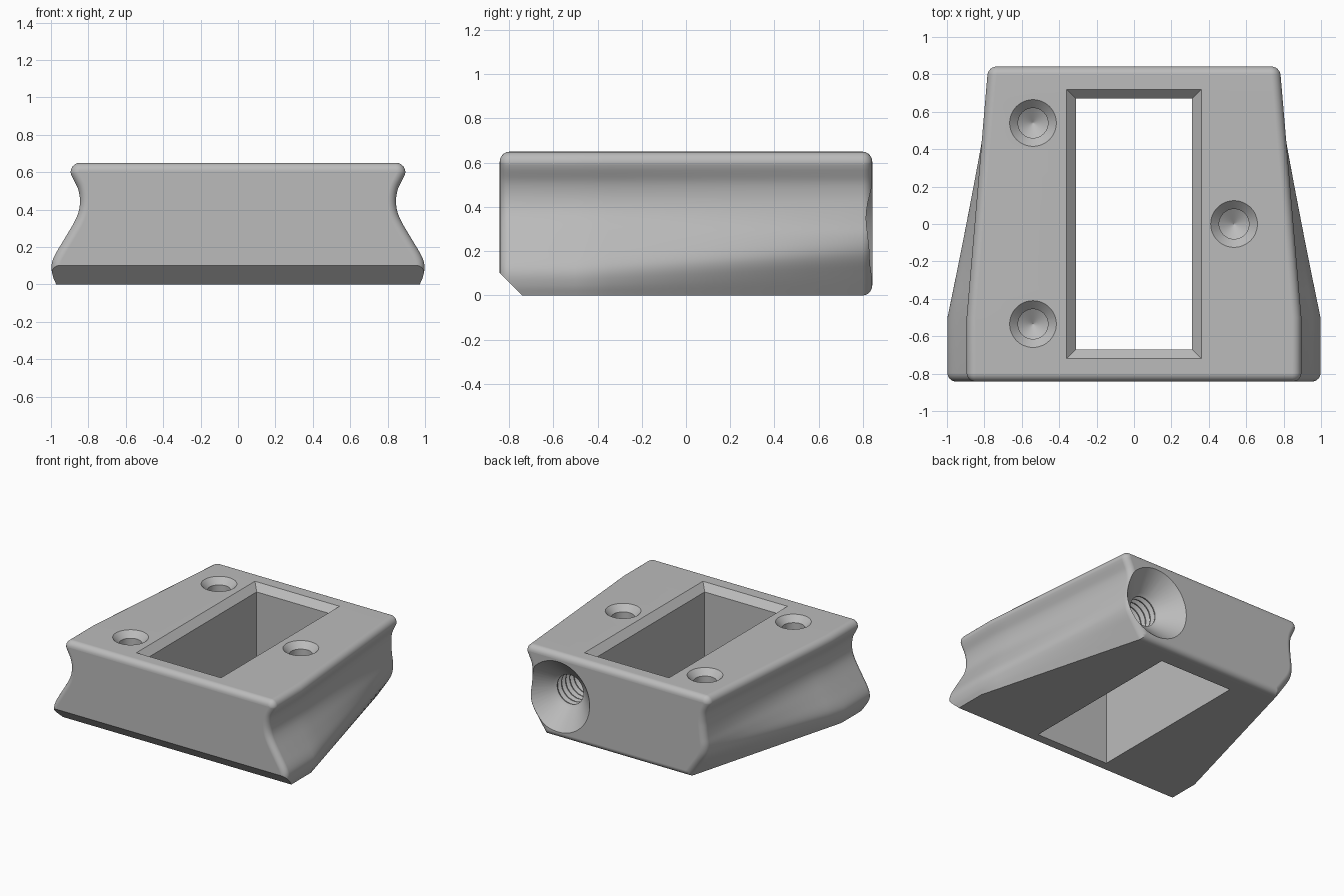
import bpy, bmesh
from math import sin, cos, pi, radians
from mathutils import Vector, Matrix

old = bpy.data.objects.get("Cube")
if old:
    bpy.data.objects.remove(old, do_unlink=True)

grey = bpy.data.materials.new("plain grey")
grey.use_nodes = True
COLOUR = (0.5, 0.5, 0.5, 1)
grey.diffuse_color = COLOUR
grey.node_tree.nodes["Principled BSDF"].inputs["Base Color"].default_value = COLOUR


def loft(name, rings, matrix=Matrix()):
    """Closed solid skinned through equal-sized rings of points."""
    bm = bmesh.new()
    rows = [[bm.verts.new(matrix @ Vector(p)) for p in ring] for ring in rings]
    n = len(rows[0])
    for a, b in zip(rows, rows[1:]):
        for i in range(n):
            j = (i + 1) % n
            bm.faces.new((a[i], a[j], b[j], b[i]))
    bm.faces.new(rows[0])
    bm.faces.new(rows[-1])
    bmesh.ops.recalc_face_normals(bm, faces=bm.faces)
    mesh = bpy.data.meshes.new(name)
    bm.to_mesh(mesh)
    bm.free()
    mesh.materials.append(grey)
    obj = bpy.data.objects.new(name, mesh)
    bpy.context.collection.objects.link(obj)
    return obj


def lathe(name, profile, matrix, sides=48):
    """Solid of revolution about local z from (radius, height) pairs."""
    rings = [[(r * cos(2 * pi * i / sides), r * sin(2 * pi * i / sides), z)
              for i in range(sides)] for r, z in profile]
    return loft(name, rings, matrix)


def smooth_curve(pts, steps=4):
    """Catmull-Rom curve through 2D points."""
    p = [Vector(q) for q in pts]
    p = [2 * p[0] - p[1]] + p + [2 * p[-1] - p[-2]]
    out = []
    for a, b, c, d in zip(p, p[1:], p[2:], p[3:]):
        for k in range(steps):
            t = k / steps
            out.append(0.5 * (2 * b + (c - a) * t + (2 * a - 5 * b + 4 * c - d) * t * t
                              + (3 * b - a - 3 * c + d) * t ** 3))
    return out + [p[-2]]


# Side profiles from the underside of the lip down to the base
FRONT = [(0.882, 0.565), (0.855, 0.51), (0.845, 0.45), (0.852, 0.39), (0.877, 0.33),
         (0.93, 0.24), (0.98, 0.155), (0.997, 0.10), (0.99, 0.045), (0.972, 0)]
BACK = [(0.767, 0.565), (0.743, 0.51), (0.735, 0.45), (0.738, 0.39), (0.744, 0.33),
        (0.75, 0.27), (0.743, 0.215), (0.722, 0.165), (0.675, 0.095), (0.61, 0)]
TOP, LIP, ROUND, END = 0.65, 0.05, 0.045, 0.842


def section(y, inset):
    """Full cross-section at y, shrunk inward by inset."""
    t = max(0, (y + 0.5) / (END + 0.5))
    lip_x = 0.895 + (0.78 - 0.895) * t
    half = [Vector((lip_x - LIP + LIP * cos(a), TOP - LIP + LIP * sin(a)))
            for a in (radians(90 - 17 * i) for i in range(7))]
    half += smooth_curve([Vector(f).lerp(Vector(b), t) for f, b in zip(FRONT, BACK)])
    pts = half + [Vector((-p.x, p.y)) for p in reversed(half)]
    ring = []
    for i, p in enumerate(pts):
        d1 = (p - pts[i - 1]).normalized()
        d2 = (pts[(i + 1) % len(pts)] - p).normalized()
        n1, n2 = Vector((d1.y, -d1.x)), Vector((d2.y, -d2.x))
        q = p + inset * (n1 + n2) / (1 + n1.dot(n2))
        ring.append((q.x, y, q.y))
    return ring


# Body: lofted block with rounded ends
arc = [radians(90 - 15 * i) for i in range(7)]
stations = [(-END + ROUND * (1 - sin(a)), ROUND * (1 - cos(a))) for a in arc]
stations += [(-0.5 + 0.15 * i, 0) for i in range(9)]
stations += [(END - ROUND * (1 - sin(a)), ROUND * (1 - cos(a))) for a in reversed(arc)]
body = loft("grooved_block", [section(y, s) for y, s in stations])

# Inward offset must shrink the ends
if body.data.vertices[0].co.z > TOP:
    bpy.data.objects.remove(body, do_unlink=True)
    body = loft("grooved_block", [section(y, -s) for y, s in stations])

# Chamfer along the lower front edge
bm = bmesh.new()
bm.from_mesh(body.data)
cut = bmesh.ops.bisect_plane(bm, geom=bm.verts[:] + bm.edges[:] + bm.faces[:],
                             plane_co=(0, -0.74, 0), plane_no=(0, -1, -1), clear_outer=True)
rim = [e for e in cut["geom_cut"] if isinstance(e, bmesh.types.BMEdge)]
bmesh.ops.edgeloop_fill(bm, edges=rim)
bmesh.ops.recalc_face_normals(bm, faces=bm.faces)
bm.to_mesh(body.data)
bm.free()


# Rectangular window with chamfered rim
def rectangle(hx, hy, z):
    return [(hx, hy, z), (-hx, hy, z), (-hx, -hy, z), (hx, -hy, z)]


cutters = [loft("window_cutter", [rectangle(0.41, 0.77, 0.70), rectangle(0.31, 0.67, 0.60),
                                  rectangle(0.31, 0.67, -0.1)])]

# Three countersunk blind screw holes
for x, y in ((-0.54, 0.54), (-0.54, -0.535), (0.535, 0)):
    cutters.append(lathe("screw_hole_cutter",
                         [(0.165, 0.04), (0.08, -0.045), (0.08, -0.36), (0.002, -0.41)],
                         Matrix.Translation((x, y, TOP))))

# Threaded socket with a wide conical mouth in the back face
thread = [(0.32, 0.05), (0.135, -0.135)]
for i in range(9):
    z = -0.15 - 0.05 * i
    thread += [(0.112, z), (0.112, z - 0.008), (0.14, z - 0.025), (0.14, z - 0.031)]
thread += [(0.112, -0.62), (0.002, -0.68)]
cutters.append(lathe("threaded_socket_cutter", thread,
                     Matrix.Translation((0.5, END, 0.32)) @ Matrix.Rotation(-pi / 2, 4, "X")))

# Cut everything out, then shade
bpy.context.view_layer.objects.active = body
for c in cutters:
    mod = body.modifiers.new("cut", "BOOLEAN")
    mod.operation, mod.solver, mod.object = "DIFFERENCE", "EXACT", c
    bpy.ops.object.modifier_apply(modifier=mod.name)
    bpy.data.objects.remove(c, do_unlink=True)

bpy.ops.object.select_all(action="DESELECT")
body.select_set(True)
bpy.ops.object.shade_smooth_by_angle(angle=radians(30))
weighted = body.modifiers.new("flat_faces", "WEIGHTED_NORMAL")
weighted.keep_sharp = True
